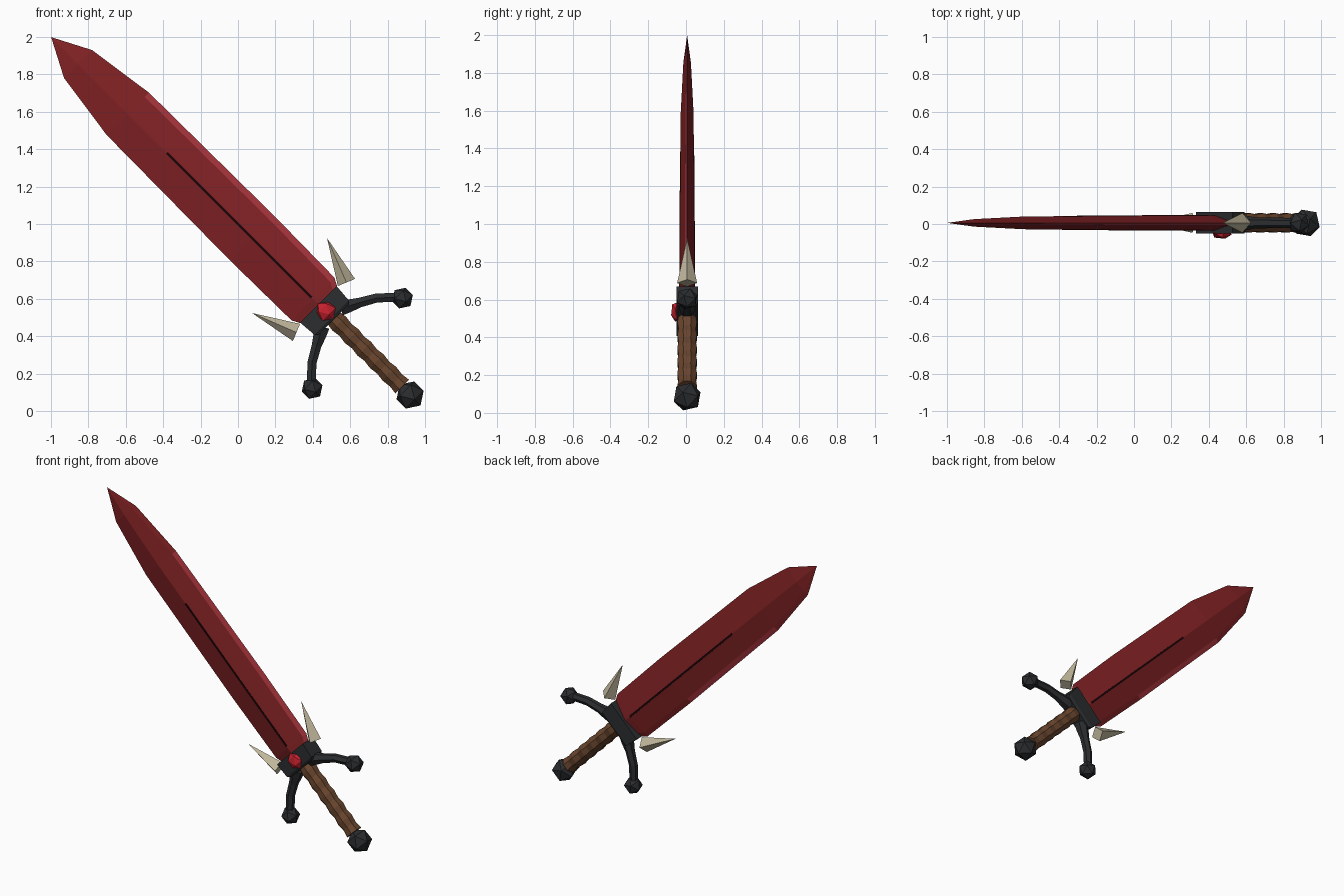
import bpy, bmesh, math
from mathutils import Vector

if "Cube" in bpy.data.objects:
    bpy.data.objects.remove(bpy.data.objects["Cube"])

R = math.sqrt(0.5)


def place(p):
    """Sword frame (along, across, depth) to world: the sword lies on a diagonal."""
    u, v, y = p
    return Vector((0.5 + (v - u) * R, y + 0.006, 0.5 + (u + v) * R))


def material(name, rgb):
    m = bpy.data.materials.new(name)
    m.diffuse_color = (*rgb, 1)
    m.use_nodes = True
    m.node_tree.nodes["Principled BSDF"].inputs["Base Color"].default_value = m.diffuse_color
    return m


RED = material("blade red", (0.225, 0.016, 0.018))
SHINE = material("edge red", (0.39, 0.035, 0.046))
DARK = material("groove dark red", (0.012, 0.001, 0.002))
IRON = material("black iron", (0.024, 0.026, 0.028))
WOOD = material("grip brown", (0.14, 0.06, 0.027))
BONE = material("spike bone", (0.53, 0.47, 0.33))
GEM = material("gem red", (0.58, 0.016, 0.028))


def finish(bm, name, mats):
    bmesh.ops.recalc_face_normals(bm, faces=bm.faces)
    me = bpy.data.meshes.new(name)
    bm.to_mesh(me)
    bm.free()
    for m in mats:
        me.materials.append(m)
    ob = bpy.data.objects.new(name, me)
    bpy.context.collection.objects.link(ob)
    return ob


def loft(name, rings, mats, rule=None):
    """Skin a list of equal rings, capped; rule(ring, side) picks the material."""
    bm = bmesh.new()
    vs = [[bm.verts.new(place(p)) for p in ring] for ring in rings]
    n = len(vs[0])
    for i in range(len(vs) - 1):
        for j in range(n):
            k = (j + 1) % n
            f = bm.faces.new((vs[i][j], vs[i][k], vs[i + 1][k], vs[i + 1][j]))
            f.material_index = rule(i, j) if rule else 0
    bm.faces.new(vs[0])
    bm.faces.new(vs[-1])
    bmesh.ops.remove_doubles(bm, verts=bm.verts, dist=0.0002)
    return finish(bm, name, mats)


def tube(name, path, sides, mat):
    """Round bar through (along, across, radius) points."""
    rings = []
    for i, (u, v, r) in enumerate(path):
        a, b = path[max(i - 1, 0)], path[min(i + 1, len(path) - 1)]
        t = Vector((b[0] - a[0], b[1] - a[1])).normalized()
        ring = []
        for j in range(sides):
            g = math.tau * (j + 0.5) / sides
            ring.append((u - t.y * r * math.cos(g), v + t.x * r * math.cos(g), r * math.sin(g)))
        rings.append(ring)
    return loft(name, rings, [mat])


def ball(name, centre, radius, mat, depth=1.0):
    """Faceted twenty-sided ball."""
    bm = bmesh.new()
    bmesh.ops.create_icosphere(bm, subdivisions=1, radius=radius)
    for v in bm.verts:
        a, b, c = v.co
        v.co = place((centre[0] + c, centre[1] + b, centre[2] + a * depth))
    return finish(bm, name, [mat])


# Blade: diamond section with a bright edge bevel on opposite sides
def blade_ring(u, w, t):
    b = min(0.032, w * 0.4)
    k = t * b / max(w, 1e-6) * 1.4
    return [(u, w, 0), (u, w - b, -k), (u, 0, -t), (u, -w, 0), (u, b - w, k), (u, 0, t)]


stations = [(0.08, 0.13, 0.04), (0.14, 0.162, 0.041), (0.6, 0.168, 0.04),
            (1.54, 0.16, 0.034), (1.916, 0.106, 0.02), (2.12, 0.0, 0.0)]
loft("blade", [blade_ring(*s) for s in stations], [RED, SHINE],
     lambda i, j: int((j == 0 and i < 3) or (j == 3 and i == 2)))

# Dark centre groove on both faces
loft("blade_groove",
     [[(u, 0.0065, -t), (u, -0.0065, -t), (u, -0.0065, t), (u, 0.0065, t)]
      for u, t in ((0.15, 0.042), (0.6, 0.041), (1.245, 0.0375))], [DARK])

# Guard block with a slightly narrowed grip end
loft("guard_block",
     [[(u, w, -d), (u, -w, -d), (u, -w, d), (u, w, d)]
      for u, w, d in ((-0.015, 0.115, 0.048), (0.0, 0.13, 0.057), (0.1, 0.138, 0.057))], [IRON])

# Curved guard arms, end knobs and bone spikes, mirrored across the blade
arm = [(0.0, 0.07, 0.045), (-0.022, 0.11, 0.04), (-0.05, 0.163, 0.03),
       (-0.096, 0.243, 0.028), (-0.172, 0.326, 0.027)]
for side, s in (("upper", 1), ("lower", -1)):
    tube("guard_arm_" + side, [(u, v * s, r) for u, v, r in arm], 6, IRON)
    ball("guard_knob_" + side, (-0.195, 0.342 * s, 0), 0.06, IRON)
    base = [(0.057, 0.235 * s, 0), (0.076, 0.189 * s, 0.053),
            (0.095, 0.143 * s, 0), (0.076, 0.189 * s, -0.053)]
    loft("spike_" + side, [base, [(0.3175, 0.2835 * s, 0)] * 4], [BONE])

# Ribbed wooden grip
grip = [(-0.005 - 0.0475 * i, 0.006, 0.056 if i % 2 else 0.049) for i in range(12)]
tube("grip", grip, 8, WOOD)

# Pommel and front gem
ball("pommel", (-0.59, 0.004, 0), 0.079, IRON)
ball("guard_gem", (0.047, 0.003, -0.054), 0.057, GEM, 0.6)
